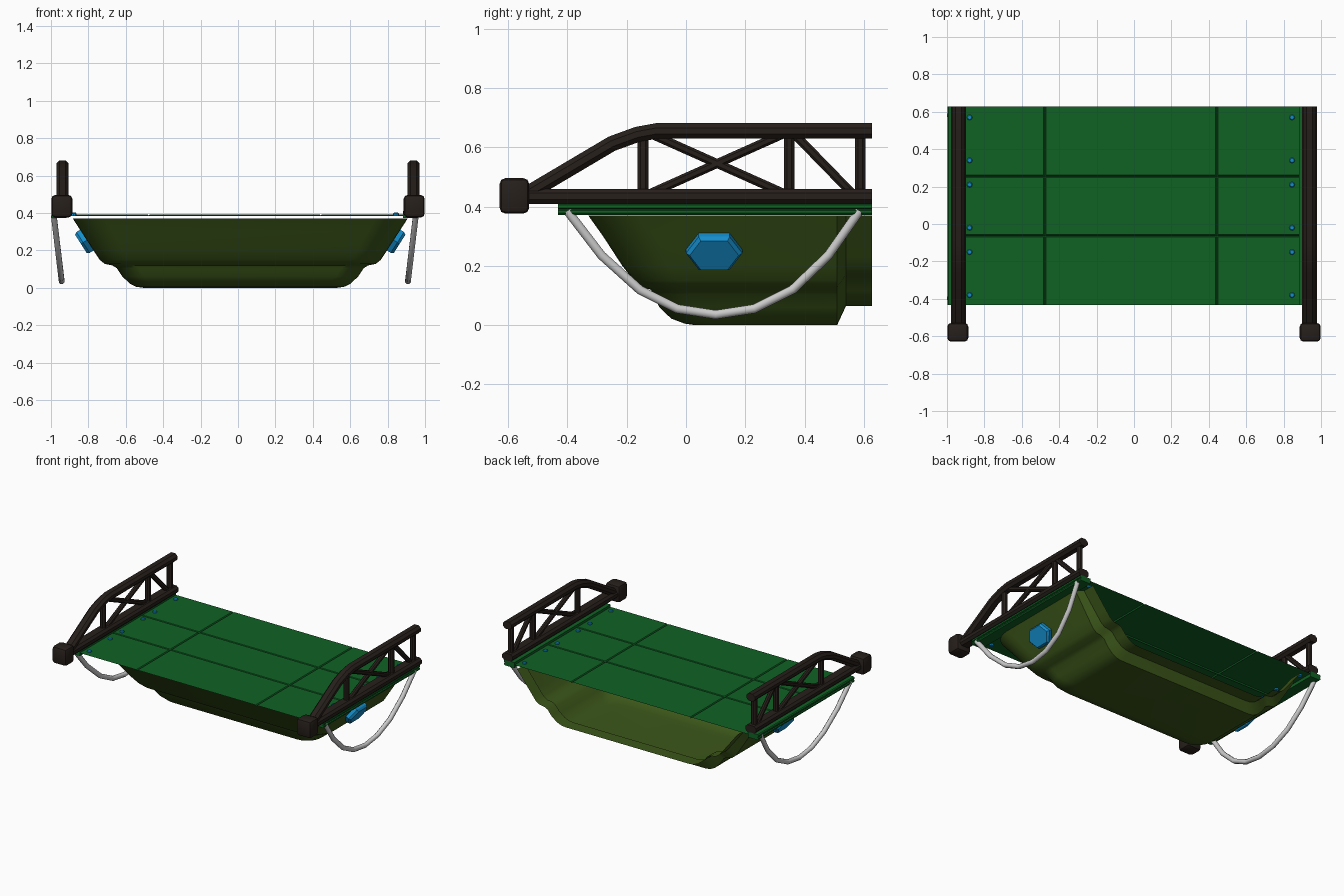
import bpy, bmesh, math
from mathutils import Vector

if "Cube" in bpy.data.objects:
    bpy.data.objects.remove(bpy.data.objects["Cube"])


def material(name, rgb):
    m = bpy.data.materials.new(name)
    m.diffuse_color = (*rgb, 1)
    m.use_nodes = True
    m.node_tree.nodes["Principled BSDF"].inputs["Base Color"].default_value = m.diffuse_color
    return m


GREEN = material("deck_green", (0.005, 0.12, 0.017))
OLIVE = material("hull_olive", (0.045, 0.095, 0.01))
BROWN = material("frame_brown", (0.02, 0.014, 0.011))
BLUE = material("glow_blue", (0.007, 0.27, 0.6))


def finish(name, bm, mat=None, smooth=None):
    bmesh.ops.recalc_face_normals(bm, faces=bm.faces)
    me = bpy.data.meshes.new(name)
    bm.to_mesh(me)
    bm.free()
    ob = bpy.data.objects.new(name, me)
    bpy.context.collection.objects.link(ob)
    if mat:
        me.materials.append(mat)
    if smooth:
        bpy.ops.object.select_all(action='DESELECT')
        bpy.context.view_layer.objects.active = ob
        ob.select_set(True)
        bpy.ops.object.shade_smooth_by_angle(angle=math.radians(smooth))
    return ob


def loft(bm, loops, cap=True):
    rows = [[bm.verts.new(p) for p in loop] for loop in loops]
    n = len(rows[0])
    for a, b in zip(rows, rows[1:]):
        for i in range(n):
            bm.faces.new((a[i], a[(i + 1) % n], b[(i + 1) % n], b[i]))
    if cap:
        bm.faces.new(rows[0])
        bm.faces.new(rows[-1])


def sweep(bm, path, w, h, c, x_of_z):
    """Chamfered bar following a (y, z) path with mitred corners."""
    a, b = w / 2, h / 2
    sec = [(a, b - c), (a - c, b), (c - a, b), (-a, b - c),
           (-a, c - b), (c - a, -b), (a - c, -b), (a, c - b)]
    pts = [Vector(p) for p in path]
    loops = []
    for i, p in enumerate(pts):
        d0 = (p - pts[i - 1]).normalized() if i else (pts[1] - p).normalized()
        d1 = (pts[i + 1] - p).normalized() if i < len(pts) - 1 else d0
        d = (d0 + d1).normalized()
        nrm = Vector((-d.y, d.x)) / d.dot(d0)
        loops.append([(x_of_z(p.y) + u, p.x + nrm.x * v, p.y + nrm.y * v) for u, v in sec])
    loft(bm, loops)


# hull: stacked rounded U outlines, open at the back, stepped in at the rear
HX = 0.012
layers = [(0.37, 0.895, -0.33, 0.17), (0.3, 0.85, -0.28, 0.17), (0.2, 0.785, -0.215, 0.16),
          (0.15, 0.752, -0.175, 0.15), (0.128, 0.725, -0.15, 0.14), (0.12, 0.685, -0.12, 0.12),
          (0.105, 0.66, -0.11, 0.12), (0.06, 0.63, -0.09, 0.12), (0.022, 0.59, -0.05, 0.11),
          (0.005, 0.555, -0.005, 0.1), (0.0, 0.52, 0.03, 0.08)]
bm = bmesh.new()
rows = []
for z, w, f, r in layers:
    zi = z + 0.065 * (1 - z / 0.37)
    half = [(w - 0.045, 0.628, zi), (w - 0.045, 0.54, zi), (w, 0.51, z)]
    for k in range(8):
        t = k / 7 * math.pi / 2
        half.append((w - r + r * math.cos(t), f + r - r * math.sin(t), z))
    full = half + [(-x, y, zz) for x, y, zz in reversed(half)]
    rows.append([bm.verts.new((x + HX, y, zz)) for x, y, zz in full])
for a, b in zip(rows, rows[1:]):
    for i in range(len(a) - 1):
        bm.faces.new((a[i], a[i + 1], b[i + 1], b[i]))
e = rows[-1]
bm.faces.new(e[2:-2])
bm.faces.new((e[0], e[1], e[-2], e[-1]))
bm.faces.new((e[1], e[2], e[-3], e[-2]))
finish("hull", bm, OLIVE, 35)

# deck: thin sheet with pressed seams
DX, Y0, Y1 = -0.017, -0.432, 0.628
G = 0.006


def breaks(lo, hi, seams):
    out = [(lo, 0)]
    for s in seams:
        out += [(s - G, 0), (s, 1), (s + G, 0)]
    return out + [(hi, 0)]


bm = bmesh.new()
ys = breaks(Y0, Y1, (-0.063, 0.255))
grid = [[bm.verts.new((x + DX, y, 0.393 - 0.008 * max(sx, sy))) for y, sy in ys]
        for x, sx in breaks(-0.905, 0.905, (-0.46, 0.46))]
for a, b in zip(grid, grid[1:]):
    for i in range(len(ys) - 1):
        bm.faces.new((a[i], a[i + 1], b[i + 1], b[i]))
finish("deck", bm, GREEN)

# deck side strips with a groove along the outer edge
strip = [(0.9, 0.372), (0.975, 0.372), (0.981, 0.378), (0.981, 0.386), (0.975, 0.389),
         (0.975, 0.392), (0.981, 0.395), (0.981, 0.405), (0.975, 0.41), (0.9, 0.41)]

# everything below comes in left and right copies
for side, s in (("left", -1), ("right", 1)):
    bm = bmesh.new()
    loft(bm, [[(s * x + DX, y, z) for x, z in strip] for y in (Y0, Y1)])
    finish(side + "_deck_strip", bm, GREEN)

    # bolts along the deck edge
    bm = bmesh.new()
    for y in (-0.38, -0.15, -0.02, 0.21, 0.34, 0.57):
        loft(bm, [[(s * 0.862 + DX + r * math.cos(k * math.pi / 4),
                    y + r * math.sin(k * math.pi / 4), z) for k in range(8)]
                  for z, r in ((0.384, 0.015), (0.397, 0.015), (0.402, 0.011))])
    finish(side + "_bolts", bm, BLUE)

    # truss rails and braces
    def rail_x(z):
        return s * 0.938

    bm = bmesh.new()
    sweep(bm, [(-0.54, 0.434), (Y1, 0.434)], 0.08, 0.05, 0.014, rail_x)
    finish(side + "_lower_rail", bm, BROWN, 30)
    bm = bmesh.new()
    sweep(bm, [(-0.54, 0.44), (-0.5, 0.464), (-0.25, 0.612), (-0.165, 0.643),
               (-0.1, 0.655), (Y1, 0.655)], 0.066, 0.052, 0.016, rail_x)
    finish(side + "_upper_rail", bm, BROWN, 30)
    bm = bmesh.new()
    for y in (-0.145, 0.348, 0.588):
        sweep(bm, [(y, 0.44), (y, 0.65)], 0.036, 0.036, 0.01, rail_x)
    for p, q in (((-0.13, 0.44), (0.34, 0.65)), ((-0.13, 0.65), (0.34, 0.44)),
                 ((0.36, 0.65), (0.56, 0.445))):
        sweep(bm, [p, q], 0.03, 0.03, 0.008, rail_x)
    finish(side + "_braces", bm, BROWN, 30)

    # rail end block
    bm = bmesh.new()
    bmesh.ops.create_cube(bm, size=1)
    for v in bm.verts:
        v.co = (s * 0.942 + v.co.x * 0.112, -0.579 + v.co.y * 0.1, 0.436 + v.co.z * 0.12)
    bmesh.ops.bevel(bm, geom=bm.edges[:], offset=0.02, segments=2, profile=0.5, affect='EDGES')
    finish(side + "_end_block", bm, BROWN, 35)

    # hanging grip bar
    def grip_x(z):
        return DX + s * (0.925 + 0.042 * (z - 0.03) / 0.35)

    bm = bmesh.new()
    sweep(bm, [(-0.4, 0.385), (-0.285, 0.235), (-0.155, 0.118), (-0.03, 0.055), (0.1, 0.035),
               (0.23, 0.055), (0.36, 0.12), (0.48, 0.235), (0.585, 0.385)],
          0.03, 0.03, 0.0088, grip_x)
    finish(side + "_grip_bar", bm, None, 50)

    # six-sided lamp lying on the sloped hull side
    centre = Vector((0.825, 0.095, 0.252))
    up, out = Vector((0.537, 0, 0.844)), Vector((0.844, 0, -0.537))
    hexa = [(-0.095, 0), (-0.052, 0.066), (0.052, 0.066), (0.095, 0), (0.052, -0.066), (-0.052, -0.066)]
    bm = bmesh.new()
    loops = []
    for d, k in ((-0.02, 1), (0.018, 1), (0.032, 0.87)):
        ring = [centre + Vector((0, u * k, 0)) + up * (v * k) + out * d for u, v in hexa]
        loops.append([(s * p.x + HX, p.y, p.z) for p in ring])
    loft(bm, loops)
    finish(side + "_lamp", bm, BLUE)
